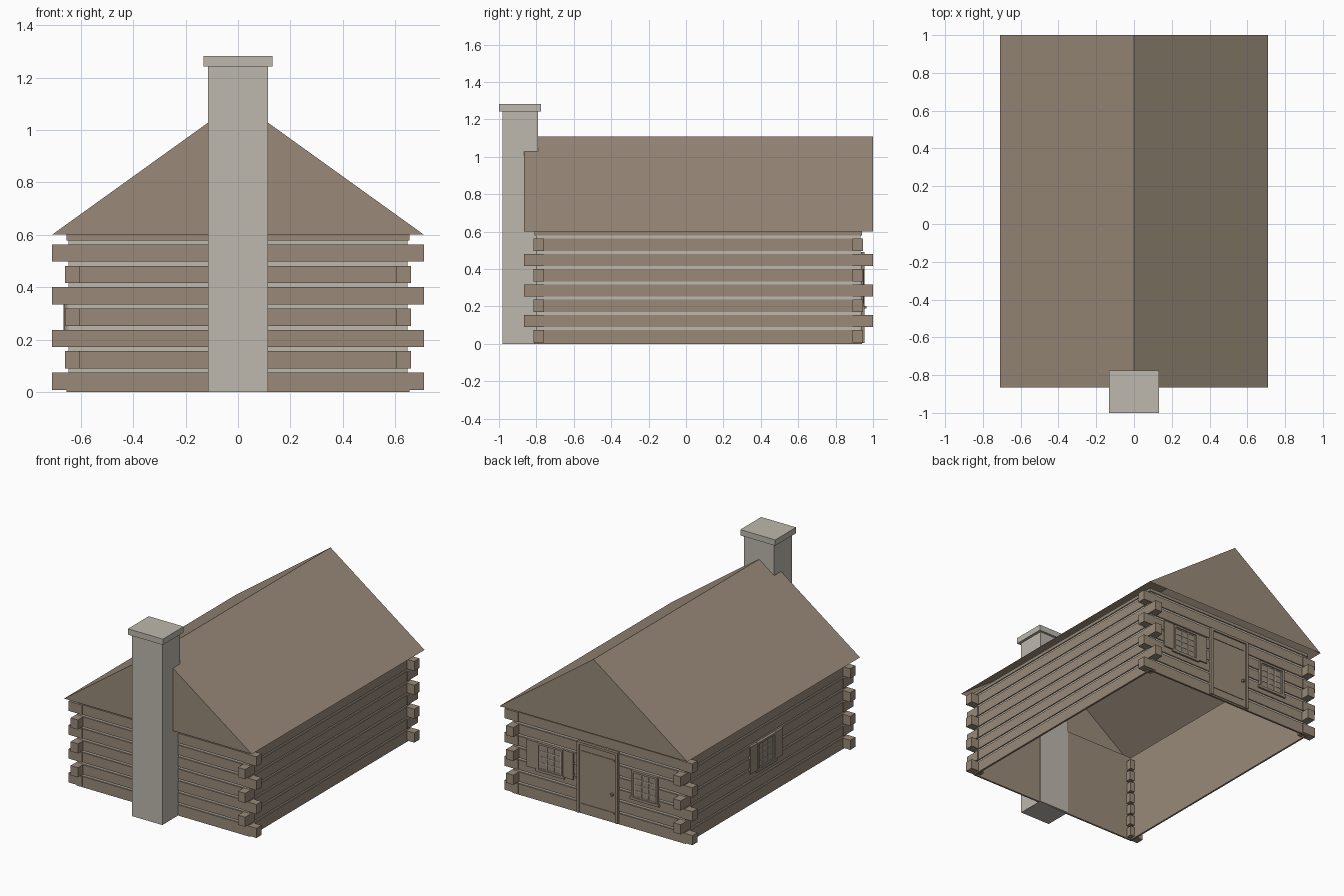
import bpy, bmesh
from mathutils import Vector

cube = bpy.data.objects.get("Cube")
if cube:
    bpy.data.objects.remove(cube, do_unlink=True)


def material(name, rgb):
    m = bpy.data.materials.new(name)
    m.use_nodes = True
    m.diffuse_color = (*rgb, 1)
    m.node_tree.nodes["Principled BSDF"].inputs["Base Color"].default_value = (*rgb, 1)
    return m


WOOD = material("brown wood", (0.319, 0.254, 0.191))
STONE = material("grey stone", (0.509, 0.479, 0.423))


def finish(name, bm, mat):
    bmesh.ops.recalc_face_normals(bm, faces=bm.faces[:])
    mesh = bpy.data.meshes.new(name)
    bm.to_mesh(mesh)
    bm.free()
    mesh.materials.append(mat)
    ob = bpy.data.objects.new(name, mesh)
    bpy.context.collection.objects.link(ob)
    return ob


def add_box(bm, xs, ys, zs):
    """Add a box between pairs of limits and return its faces."""
    lo, hi = Vector(map(min, (xs, ys, zs))), Vector(map(max, (xs, ys, zs)))
    verts = bmesh.ops.create_cube(bm, size=1)["verts"]
    for v in verts:
        v.co = (lo + hi) / 2 + v.co * (hi - lo)
    return list({f for v in verts for f in v.link_faces})


def boxes(name, mat, limits):
    bm = bmesh.new()
    for b in limits:
        add_box(bm, *b)
    return finish(name, bm, mat)


# Main sizes
WX, Y0, Y1 = 0.655, -0.81, 0.94       # outer wall faces
EX, EY0, EY1 = 0.71, -0.865, 1.0      # eaves and log tips
EAVE, RIDGE = 0.6, 1.11
BASE, STEP, LOG = 0.008, 0.0815, 0.066
THIN = 0.012


# Open wall shells: mortar outside, wood lining inside
def wall_shell(name, mat, inset):
    bm = bmesh.new()
    faces = add_box(bm, (-WX + inset, WX - inset), (Y0 + inset, Y1 - inset), (0, EAVE))
    caps = [f for f in faces if len({round(v.co.z, 3) for v in f.verts}) == 1]
    bmesh.ops.delete(bm, geom=caps, context="FACES_ONLY")
    return finish(name, bm, mat)


wall_shell("mortar_shell", STONE, 0.007)
wall_shell("inner_lining", WOOD, 0.014)

# Log courses around all four walls
courses = [(BASE + i * STEP, BASE + i * STEP + LOG) for i in range(7)]
strips = [(0, courses[0][1])] + courses[1:] + [(BASE + 7 * STEP, EAVE)]
logs = []
for z in strips:
    logs += [((-WX, WX), (Y0, Y0 + THIN), z), ((-WX, WX), (Y1 - THIN, Y1), z),
             ((-WX, -WX + THIN), (Y0, Y1), z), ((WX - THIN, WX), (Y0, Y1), z)]
boxes("wall_logs", WOOD, logs)

# Interlocking log ends, alternating direction by course
ends = []
for i, z in enumerate(courses):
    for sx in (-1, 1):
        if i % 2 == 0:
            for y in ((Y0 - 0.005, Y0 + 0.05), (Y1 - 0.05, Y1 + 0.005)):
                ends.append(((sx * 0.61, sx * EX), y, z))
        else:
            for y in ((EY0, Y0 + 0.05), (Y1 - 0.05, EY1)):
                ends.append(((sx * 0.605, sx * 0.66), y, z))
boxes("log_ends", WOOD, ends)

# Gabled roof, open underneath
bm = bmesh.new()
front, back = [[bm.verts.new(p) for p in ((-EX, y, EAVE), (0, y, RIDGE), (EX, y, EAVE))]
               for y in (EY0, EY1)]
bm.faces.new(front)
bm.faces.new(back)
for i in (0, 1):
    bm.faces.new((front[i], front[i + 1], back[i + 1], back[i]))
finish("roof", bm, WOOD)

# Chimney with cap
boxes("chimney", STONE, [((-0.114, 0.114), (-0.98, -0.79), (0, 1.245))])
boxes("chimney_cap", STONE, [((-0.132, 0.132), (-1.0, -0.775), (1.243, 1.283))])


# Boxes laid on a wall: u along it, z up, d outward from its face
def on_wall(wall, u, z, d):
    if wall == "back":
        return (u, (Y1 + d[0], Y1 + d[1]), z)
    return ((-WX - d[0], -WX - d[1]), u, z)


def window(name, wall, centre, shutters):
    half, z0, z1, bar = 0.085, 0.215, 0.40, 0.014
    a, b = centre - half, centre + half
    frame_d = (-0.005, 0.012)
    frame = [((a - bar, a), (z0, z1)), ((b, b + bar), (z0, z1)),
             ((a - bar, b + bar), (z1 - bar, z1)),
             ((a - 0.025, b + 0.025), (z0 - bar, z0 + 0.004))]
    boxes(name + "_frame", WOOD, [on_wall(wall, u, z, frame_d) for u, z in frame])
    boxes(name + "_pane", WOOD, [on_wall(wall, (a, b), (z0, z1), (-0.005, 0.002))])
    # Glazing bars
    top, w, d = z1 - bar, 0.003, (0, 0.005)
    bars = []
    for i in range(4):
        u = a + 0.004 + (2 * half - 0.008) * i / 3
        bars.append(on_wall(wall, (u - w, u + w), (z0, top), d))
    for i in range(5):
        z = z0 + 0.007 + (top - z0 - 0.01) * i / 4
        bars.append(on_wall(wall, (a, b), (z - w, z + w), d))
    boxes(name + "_glazing_bars", STONE, bars)
    if shutters:
        gap = bar + 0.002
        sides = ((a - gap - 0.075, a - gap), (b + gap, b + gap + 0.075))
        boxes(name + "_shutters", WOOD,
              [on_wall(wall, u, (z0, z1), (-0.005, 0.009)) for u in sides])


window("back_left_window", "back", 0.365, True)
window("back_right_window", "back", -0.35, False)
window("side_window", "side", 0.075, True)

# Door with posts, lintel, battens and knob
door_parts = {
    "door": [((-0.135, 0.145), (0.01, 0.475), (-0.005, 0.005))],
    "door_frame": [((-0.15, -0.132), (0.005, 0.49), (-0.005, 0.014)),
                   ((0.142, 0.16), (0.005, 0.49), (-0.005, 0.014)),
                   ((-0.15, 0.16), (0.474, 0.49), (-0.005, 0.014))],
    "door_battens": [((-0.12, 0.13), (z, z + 0.012), (0, 0.009)) for z in (0.06, 0.42)],
    "door_knob": [((-0.115, -0.1), (0.188, 0.203), (0, 0.024))],
}
for name, parts in door_parts.items():
    boxes(name, WOOD, [on_wall("back", *p) for p in parts])
